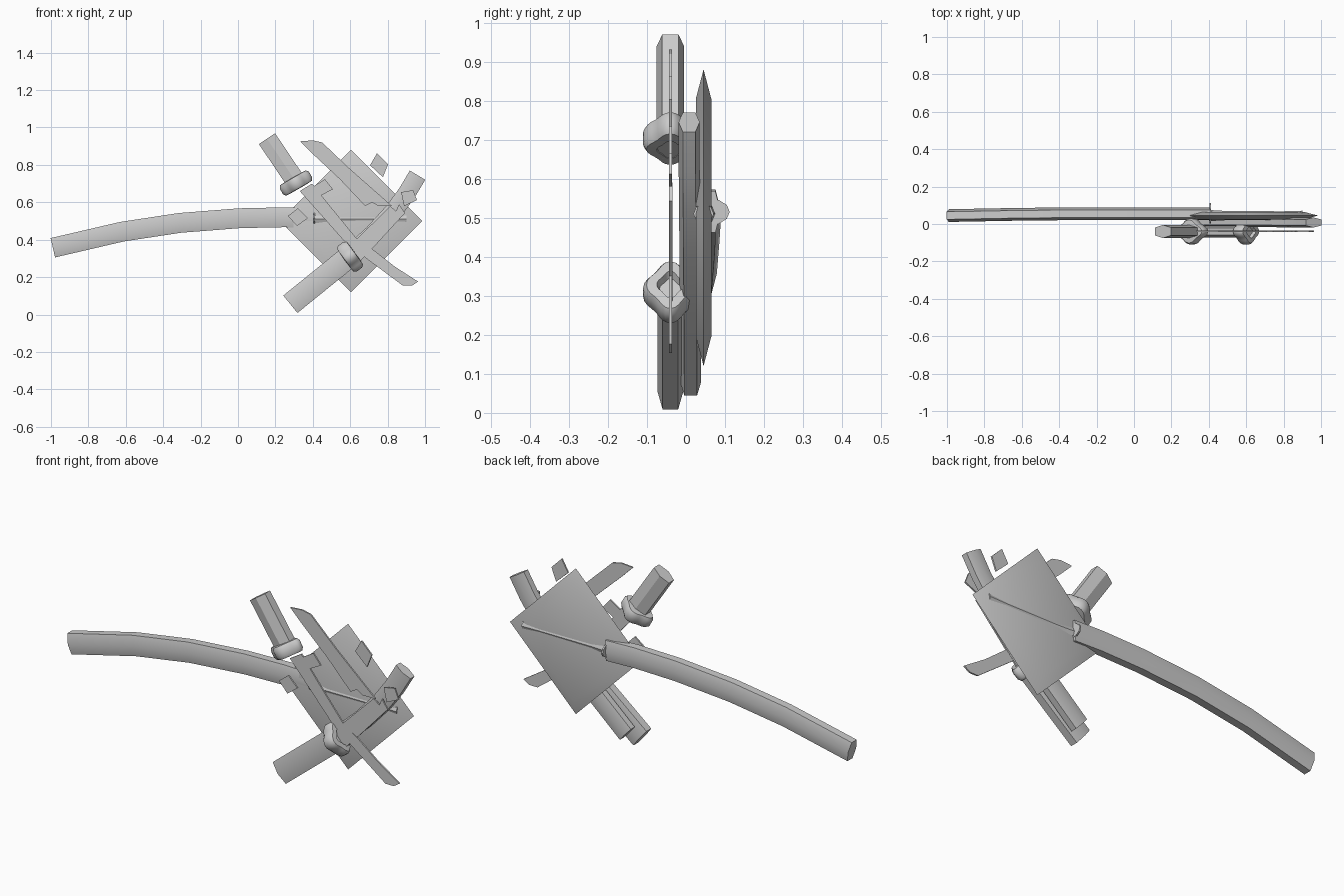
import bpy, bmesh, math
from mathutils import Vector

if "Cube" in bpy.data.objects:
    bpy.data.objects.remove(bpy.data.objects["Cube"])


def finish(name, bm, angle=30):
    bmesh.ops.recalc_face_normals(bm, faces=bm.faces)
    me = bpy.data.meshes.new(name)
    bm.to_mesh(me)
    bm.free()
    ob = bpy.data.objects.new(name, me)
    bpy.context.collection.objects.link(ob)
    bpy.ops.object.select_all(action='DESELECT')
    ob.select_set(True)
    bpy.context.view_layer.objects.active = ob
    bpy.ops.object.shade_smooth_by_angle(angle=math.radians(angle))
    return ob


def loft(name, loops, angle=30):
    """Skin a list of equal-length point loops and cap both ends."""
    bm = bmesh.new()
    rings = [[bm.verts.new(p) for p in loop] for loop in loops]
    n = len(rings[0])
    for a, b in zip(rings, rings[1:]):
        for i in range(n):
            bm.faces.new((a[i], a[(i + 1) % n], b[(i + 1) % n], b[i]))
    bm.faces.new(rings[0])
    bm.faces.new(rings[-1])
    return finish(name, bm, angle)


def hex_bar(name, path, half_w, half_y):
    """Hexagonal bar along (x, y, z) points lying roughly in the xz plane."""
    pts = [Vector(p) for p in path]
    sec = [(1, -.6), (1, .6), (0, 1), (-1, .6), (-1, -.6), (0, -1)]
    loops = []
    for i, p in enumerate(pts):
        t = pts[min(i + 1, len(pts) - 1)] - pts[max(i - 1, 0)]
        side = Vector((-t.z, 0, t.x)).normalized()
        loops.append([p + side * u * half_w + Vector((0, v * half_y, 0))
                      for u, v in sec])
    return loft(name, loops)


def plate(name, outline, y=-.04, thick=.008):
    return loft(name, [[(x, y + s * thick / 2, z) for x, z in outline]
                       for s in (-1, 1)])


def guard(name, x, z, deg, half_w):
    """Four-lobed rounded guard, recessed on the blade side."""
    a = math.radians(deg)
    axis = Vector((math.cos(a), 0, math.sin(a)))
    side = Vector((-axis.z, 0, axis.x))
    prof = [(.5, -.034), (.88, -.032), (1, -.018), (1, .018),
            (.88, .032), (.5, .034), (.35, .01)]
    loops = []
    for s, d in prof:
        loop = []
        for i in range(32):
            t = i * math.tau / 32
            r = s * (.9 + .1 * math.cos(4 * t))
            loop.append(Vector((x, -.04, z)) + axis * d
                        + side * r * half_w * math.cos(t)
                        + Vector((0, r * .07 * math.sin(t), 0)))
        loops.append(loop)
    return loft(name, loops, 40)


# Long curved shaft with its end flange
hex_bar("long_shaft", [(-.99, .045, .357), (-.62, .052, .443), (-.31, .055, .49),
                       (.01, .055, .515), (.25, .055, .52), (.41, .055, .515)],
        .053, .034)
loft("shaft_flange", [[(x, .057 + .055 * math.cos(i * math.tau / 12),
                        .515 + .035 * math.sin(i * math.tau / 12))
                       for i in range(12)] for x in (.403, .411)])

# Square head standing on a corner, thinning to a sharp rim
def diamond(s, y):
    return [(.604 + .38 * s * dx, y, .5 + .38 * s * dz)
            for dx, dz in ((1, 0), (0, 1), (-1, 0), (0, -1))]

loft("diamond_head", [diamond(.8, .025), diamond(1, .045), diamond(.8, .065)])

# Thin tang running through the head
loft("head_tang", [[(x, .045 + r * math.cos(i * math.tau / 8),
                     .51 + r * math.sin(i * math.tau / 8)) for i in range(8)]
                   for x, r in ((.4, .03), (.5, .024), (.8, .023), (.9, .026))])

# Curved scabbard behind the swords
hex_bar("scabbard", [(.33, .012, .08), (.55, .011, .275), (.72, .01, .43),
                     (.83, .009, .55), (.90, .008, .645), (.96, .008, .745)],
        .048, .027)

# Sword handles and guards
hex_bar("upper_handle", [(.155, -.04, .94), (.33, -.04, .68)], .052, .035)
hex_bar("lower_handle", [(.28, -.04, .055), (.61, -.04, .322)], .06, .033)
guard("upper_guard", .31, .703, -60, .09)
guard("lower_guard", .599, .309, 36, .085)

# Whole blade, broken blade and its snapped-off tip
plate("whole_blade", [(.33, .66), (.396, .70), (.492, .58), (.636, .404),
                      (.717, .351), (.84, .255), (.963, .176), (.93, .154),
                      (.882, .154), (.695, .293), (.572, .388), (.44, .537)])
plate("broken_blade", [(.56, .335), (.636, .404), (.813, .58), (.845, .553),
                       (.861, .59), (.893, .543), (.717, .351), (.64, .27)], -.039)
plate("broken_tip", [(.332, .926), (.40, .931), (.45, .92), (.6, .777),
                     (.824, .58), (.75, .58), (.717, .60), (.68, .58),
                     (.545, .723), (.396, .862)])

# Blade shards
shards = [
    [(.743, .862), (.802, .803), (.775, .734), (.706, .798)],
    [(.396, .681), (.465, .723), (.508, .67), (.428, .628)],
    [(.267, .527), (.321, .569), (.374, .516), (.316, .473)],
    [(.872, .654), (.936, .665), (.957, .612), (.888, .58)],
]
for i, s in enumerate(shards):
    plate(f"blade_shard_{i + 1}", s)
